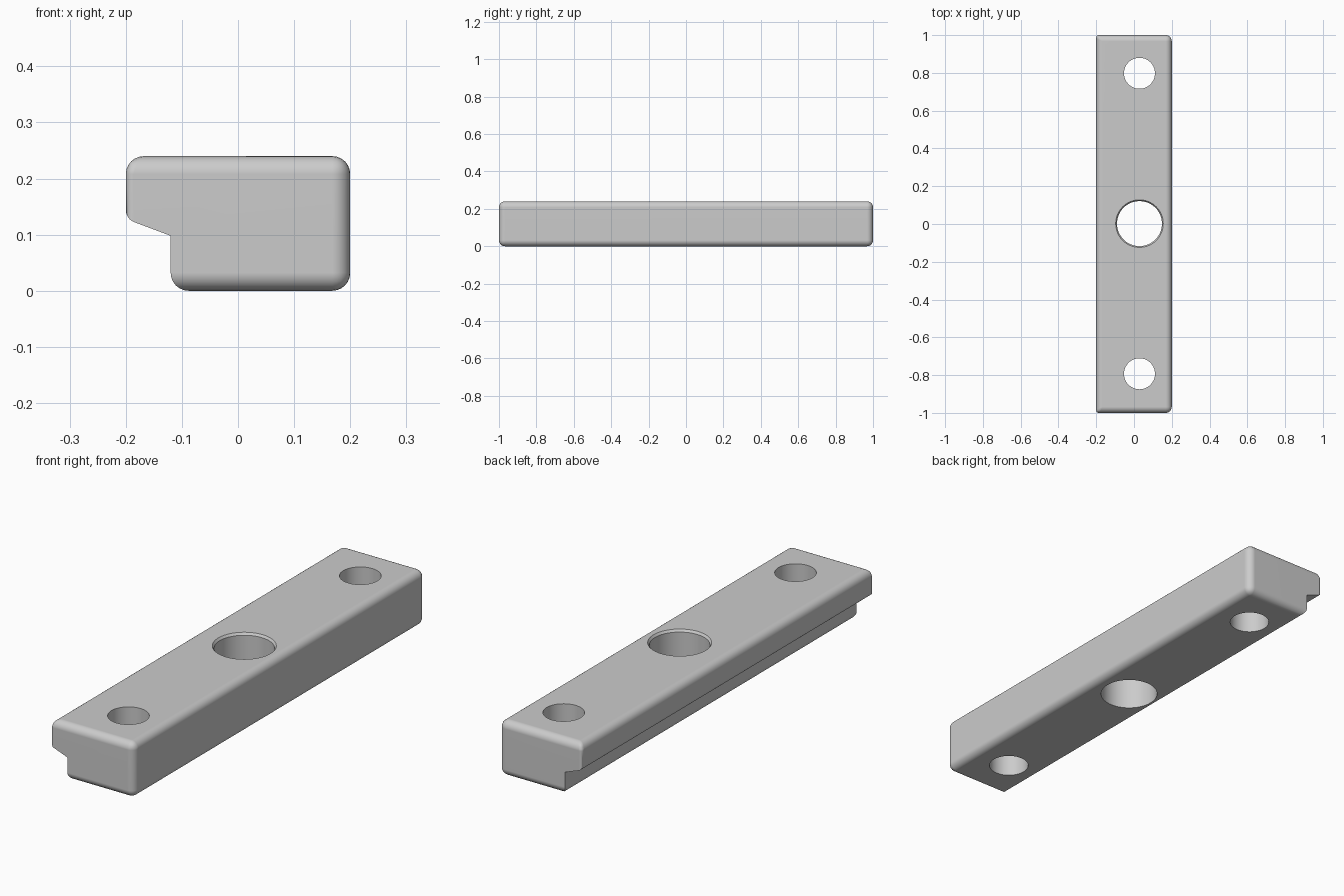
import bpy, bmesh, math

cube = bpy.data.objects.get("Cube")
if cube:
    bpy.data.objects.remove(cube, do_unlink=True)

steel = bpy.data.materials.new("plain grey")
steel.use_nodes = True
grey = (0.6, 0.6, 0.6, 1)
steel.diffuse_color = grey
steel.node_tree.nodes["Principled BSDF"].inputs["Base Color"].default_value = grey


def make_object(name, bm):
    bmesh.ops.recalc_face_normals(bm, faces=bm.faces)
    mesh = bpy.data.meshes.new(name)
    bm.to_mesh(mesh)
    bm.free()
    mesh.materials.append(steel)
    obj = bpy.data.objects.new(name, mesh)
    bpy.context.collection.objects.link(obj)
    return obj


def activate(obj):
    bpy.ops.object.select_all(action='DESELECT')
    obj.select_set(True)
    bpy.context.view_layer.objects.active = obj


# Stepped bar: (x, z, rounding of long edge, rounding of the end edge that follows)
profile = [(-0.12, 0, 1, 1), (0.2, 0, 1, 1), (0.2, 0.24, 1, 1),
           (-0.2, 0.24, 1, 0.4), (-0.2, 0.128, 0.5, 0), (-0.12, 0.098, 0, 0)]
count = len(profile)
bm = bmesh.new()
weight = bm.edges.layers.float.new("bevel_weight_edge")
front, back = [[bm.verts.new((p[0], y, p[1])) for p in profile] for y in (-1, 1)]
bm.faces.new(front)
bm.faces.new(back[::-1])
for i, (x, z, long_round, end_round) in enumerate(profile):
    j = (i + 1) % count
    bm.faces.new((front[i], front[j], back[j], back[i]))
    bm.edges.get((front[i], back[i]))[weight] = long_round
    for ring in (front, back):
        bm.edges.get((ring[i], ring[j]))[weight] = end_round
bar = make_object("clamping_bar", bm)

# Rounded outer edges
bevel = bar.modifiers.new("rounded edges", 'BEVEL')
bevel.limit_method = 'WEIGHT'
bevel.width = 0.032
bevel.segments = 6
activate(bar)
bpy.ops.object.modifier_apply(modifier=bevel.name)


def drill(y, steps):
    """Cut a round hole whose wall follows (radius, z) steps."""
    bm = bmesh.new()
    sides = 64
    rings = [[bm.verts.new((0.029 + r * math.cos(math.tau * k / sides),
                            y + r * math.sin(math.tau * k / sides), z))
              for k in range(sides)] for r, z in steps]
    for low, high in zip(rings, rings[1:]):
        for k in range(sides):
            n = (k + 1) % sides
            bm.faces.new((low[k], low[n], high[n], high[k]))
    bm.faces.new(rings[0])
    bm.faces.new(rings[-1])
    cutter = make_object("hole_cutter", bm)
    cutter.hide_render = True
    cut = bar.modifiers.new("hole", 'BOOLEAN')
    cut.operation = 'DIFFERENCE'
    cut.solver = 'EXACT'
    cut.object = cutter
    activate(bar)
    bpy.ops.object.modifier_apply(modifier=cut.name)
    bpy.data.objects.remove(cutter, do_unlink=True)


# Two end bolt holes and the wide middle hole with a chamfered rim
for y in (-0.793, 0.798):
    drill(y, [(0.082, -0.1), (0.082, 0.4)])
drill(0.002, [(0.119, -0.1), (0.119, 0.23), (0.126, 0.24), (0.126, 0.4)])

# Smooth rounding with crisp hole rims and flat faces
activate(bar)
bpy.ops.object.shade_smooth_by_angle(angle=math.radians(30))
normals = bar.modifiers.new("flat face normals", 'WEIGHTED_NORMAL')
normals.keep_sharp = True
